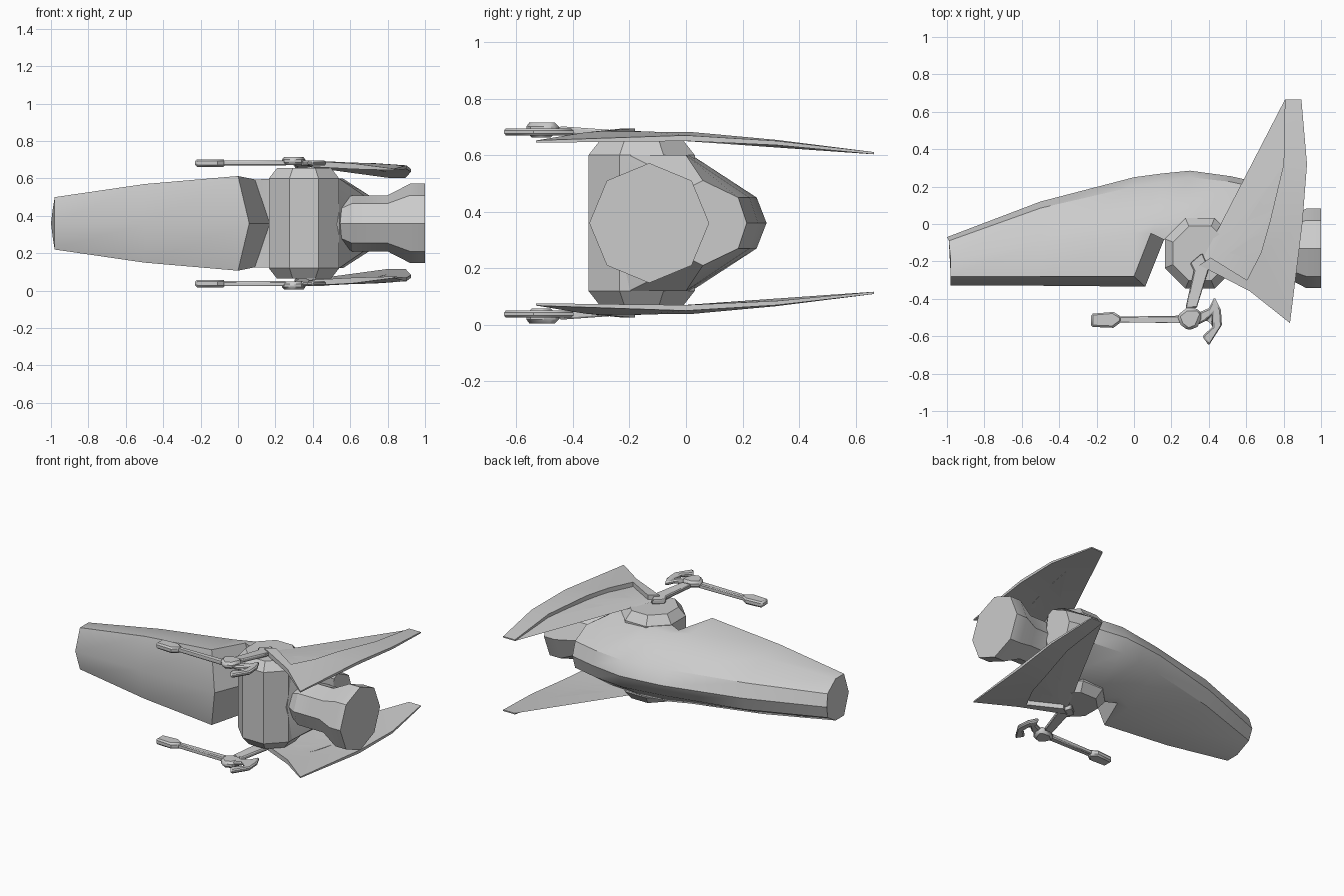
import bpy, bmesh, math

if "Cube" in bpy.data.objects:
    bpy.data.objects.remove(bpy.data.objects["Cube"], do_unlink=True)

MID = 0.36  # height of the plane of symmetry

grey = bpy.data.materials.new("hull_grey")
grey.use_nodes = True
tone = (0.6, 0.6, 0.6, 1)
grey.diffuse_color = tone
grey.node_tree.nodes["Principled BSDF"].inputs["Base Color"].default_value = tone


def finish(name, bm, angle=30, bevel=0):
    bmesh.ops.recalc_face_normals(bm, faces=bm.faces)
    mesh = bpy.data.meshes.new(name)
    bm.to_mesh(mesh)
    bm.free()
    ob = bpy.data.objects.new(name, mesh)
    bpy.context.collection.objects.link(ob)
    mesh.materials.append(grey)
    if bevel:
        mod = ob.modifiers.new("edge_bevel", "BEVEL")
        mod.width, mod.segments = bevel, 1
        mod.limit_method, mod.angle_limit = "ANGLE", math.radians(50)
    bpy.ops.object.select_all(action="DESELECT")
    bpy.context.view_layer.objects.active = ob
    ob.select_set(True)
    bpy.ops.object.shade_smooth_by_angle(angle=math.radians(angle))
    return ob


def loft(name, rings, angle=30):
    """Skin a list of equal rings and cap both ends."""
    bm = bmesh.new()
    rows = [[bm.verts.new(p) for p in ring] for ring in rings]
    n = len(rows[0])
    for a, b in zip(rows, rows[1:]):
        for i in range(n):
            j = (i + 1) % n
            bm.faces.new((a[i], a[j], b[j], b[i]))
    bm.faces.new(rows[0])
    bm.faces.new(rows[-1])
    return finish(name, bm, angle)


def plate(name, outline, side, bevel):
    """Thin slab from (x, y, centre height, thickness) corners."""
    bm = bmesh.new()
    top, low = [], []
    for x, y, z, t in outline:
        h = z - MID
        top.append(bm.verts.new((x, y, MID + side * (h + t / 2))))
        low.append(bm.verts.new((x, y, MID + side * (h - t / 2))))
    n = len(top)
    caps = [bm.faces.new(top), bm.faces.new(low[::-1])]
    for i in range(n):
        j = (i + 1) % n
        bm.faces.new((top[i], low[i], low[j], top[j]))
    bmesh.ops.triangulate(bm, faces=caps)
    return finish(name, bm, 25, bevel)


# Hull stations: each half section is front ridge, front shoulder,
# rear shoulder, rear chine, rear ridge as (x, y, height above middle)
stations = [
    [(-.98, -.33, 0), (-.98, -.28, .14), (-.98, -.19, .14), (-.99, -.09, .08), (-1, -.07, 0)],
    [(-.5, -.33, 0), (-.5, -.28, .21), (-.5, -.1, .19), (-.5, .085, .09), (-.5, .12, 0)],
    [(.06, -.335, 0), (0, -.28, .253), (0, -.05, .235), (0, .2, .09), (0, .25, 0)],
    [(.17, -.06, 0), (.09, -.05, .235), (.12, .01, .23), (.15, .225, .09), (.15, .27, 0)],
    [(.3, -.15, 0), (.3, -.15, .24), (.3, .02, .24), (.3, .25, .09), (.3, .285, 0)],
    [(.54, -.25, 0), (.54, -.2, .24), (.56, 0, .24), (.52, .225, .09), (.52, .255, 0)],
    [(.7, .0, 0), (.7, .02, .13), (.7, .06, .15), (.695, .185, .09), (.695, .215, 0)],
]
rings = []
for half in stations:
    ring = [(x, y, MID + h) for x, y, h in half]
    ring += [(x, y, MID - h) for x, y, h in half[-2:0:-1]]
    rings.append(ring)
loft("hull", rings, 35)


# Cockpit drum: flat-fronted octagon with sloping rims
def octagon(radius, phase):
    steps = [math.radians(45 * i + phase) for i in range(8)]
    return [(radius * math.cos(a), radius * math.sin(a)) for a in steps]


drum = []
for h, apothem in ((-.295, .145), (-.24, .188), (.24, .188), (.295, .145)):
    corners = octagon(apothem / math.cos(math.pi / 8), 22.5)
    drum.append([(.353 + a, -.157 + b, MID + h) for a, b in corners])
loft("cockpit_drum", drum)

# Engine: waisted octagon along x
engine = []
for x, r in ((.5, .09), (.53, .1), (.61, .15), (.8, .15), (.92, .212), (1, .212)):
    engine.append([(x, -.13 + a, MID + b) for a, b in octagon(r, 0)])
loft("engine", engine)

# Outlines of the thin parts, upper side
fin = [(.41, -.18, .68, .03), (.604, -.3, .67, .03), (.68, -.15, .668, .03),
       (.727, .016, .667, .03), (.8, .32, .643, .022), (.807, .665, .607, .008),
       (.895, .665, .607, .008), (.925, .32, .643, .015), (.9, 0, .66, .02),
       (.834, -.53, .648, .008), (.62, -.36, .665, .03), (.35, -.22, .68, .03)]
arm = [(.365, -.155, .67, .03), (.3, -.21, .67, .03), (.32, -.25, .675, .025),
       (.275, -.45, .69, .025), (.335, -.45, .69, .025), (.4, -.24, .675, .025)]
hub = [(.23, -.49), (.28, -.45), (.34, -.45), (.365, -.49), (.34, -.55), (.29, -.57), (.25, -.54)]
barrel = [(-.1, -.495), (.26, -.49), (.26, -.53), (-.1, -.525)]
muzzle = [(-.23, -.48), (-.11, -.47), (-.07, -.495), (-.07, -.525), (-.11, -.555), (-.23, -.55)]
hook = [(.33, -.48), (.4, -.45), (.43, -.39), (.465, -.46), (.47, -.54), (.4, -.65),
        (.365, -.6), (.42, -.55), (.42, -.48), (.38, -.52), (.34, -.54)]


def level(points, z, t):
    return [(x, y, z, t) for x, y in points]


for side, label in ((1, "upper"), (-1, "lower")):
    plate(label + "_fin", fin, side, 0)
    plate(label + "_gun_arm", arm, side, .006)
    plate(label + "_gun_hub", level(hub, .693, .044), side, .014)
    plate(label + "_gun_barrel", level(barrel, .682, .026), side, .006)
    plate(label + "_gun_muzzle", level(muzzle, .682, .04), side, .01)
    plate(label + "_gun_hook", level(hook, .682, .026), side, .008)
